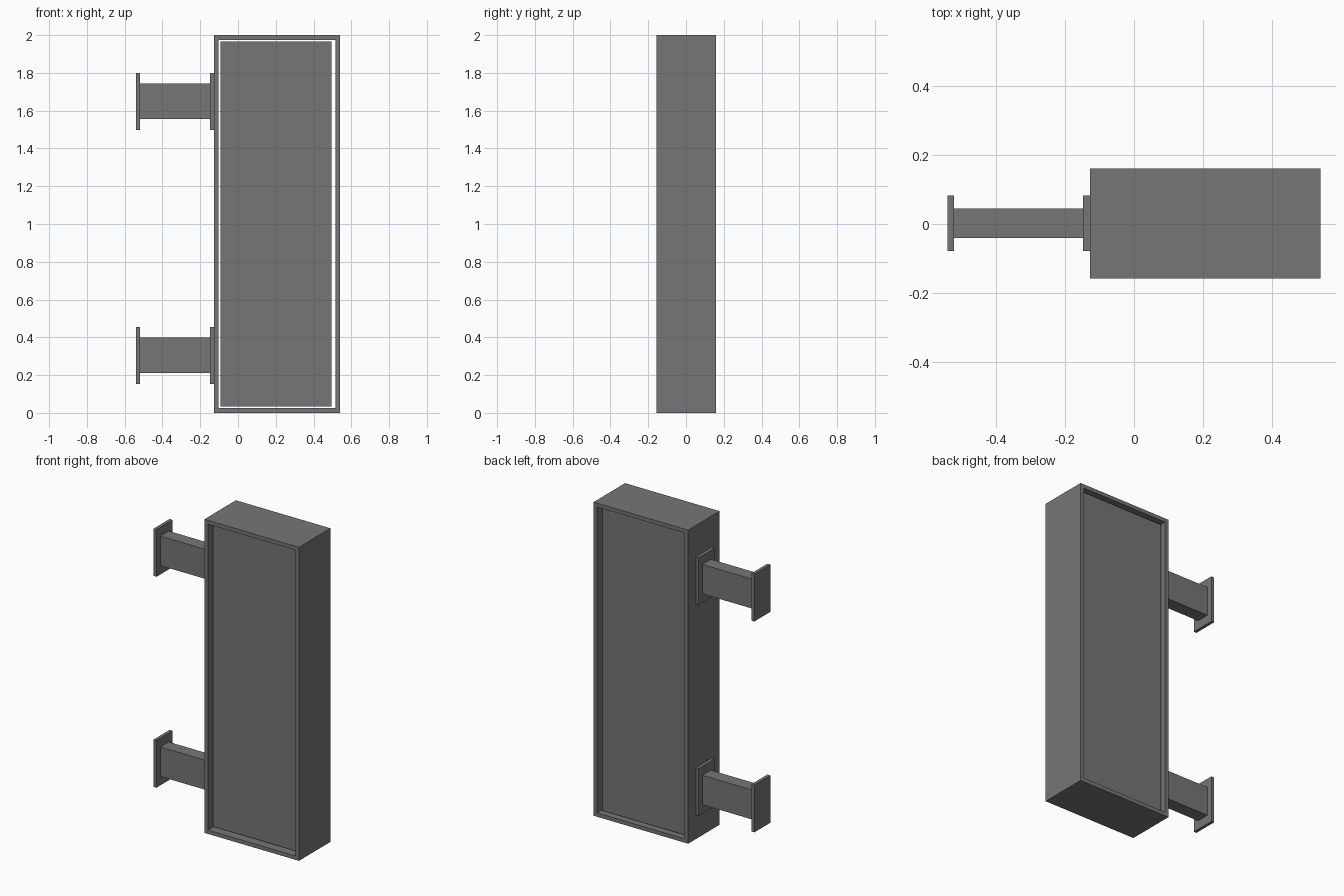
import bpy
import bmesh
from mathutils import Vector

if "Cube" in bpy.data.objects:
    bpy.data.objects.remove(bpy.data.objects["Cube"], do_unlink=True)

# One flat grey for the whole sign
grey = bpy.data.materials.new("dark grey metal")
grey.use_nodes = True
colour = (0.18, 0.18, 0.18, 1)
grey.diffuse_color = colour
grey.node_tree.nodes["Principled BSDF"].inputs["Base Color"].default_value = colour


def box(name, low, high, open_axis=None, border=0):
    """Box between two corners; with open_axis it becomes a rectangular frame."""
    low, high = Vector(low), Vector(high)
    bm = bmesh.new()
    bmesh.ops.create_cube(bm, size=1)
    for v in bm.verts:
        v.co = (low + high) / 2 + v.co * (high - low)
    if open_axis is not None:
        ends = [f for f in bm.faces if abs(f.normal[open_axis]) > 0.9]
        bmesh.ops.inset_individual(bm, faces=ends, thickness=border)
        bmesh.ops.bridge_loops(bm, edges=[e for f in ends for e in f.edges])
        bmesh.ops.delete(bm, geom=ends, context="FACES_ONLY")
        bmesh.ops.recalc_face_normals(bm, faces=bm.faces)
    mesh = bpy.data.meshes.new(name)
    bm.to_mesh(mesh)
    bm.free()
    mesh.materials.append(grey)
    obj = bpy.data.objects.new(name, mesh)
    bpy.context.collection.objects.link(obj)
    return obj


# Sign casing and the panel held inside it, with a narrow slot on one side
box("casing_frame", (-0.127, -0.157, 0), (0.54, 0.16, 2), open_axis=1, border=0.035)
box("sign_panel", (-0.093, -0.117, 0.034), (0.495, 0.133, 1.966))

# Wall brackets: an arm between two flange plates
for level, z in (("lower", 0.304), ("upper", 1.649)):
    box(level + "_arm", (-0.525, -0.04, z - 0.094), (-0.14, 0.045, z + 0.094))
    box(level + "_wall_plate", (-0.54, -0.078, z - 0.151), (-0.52, 0.082, z + 0.151))
    box(level + "_casing_plate", (-0.147, -0.078, z - 0.151), (-0.126, 0.082, z + 0.151))
